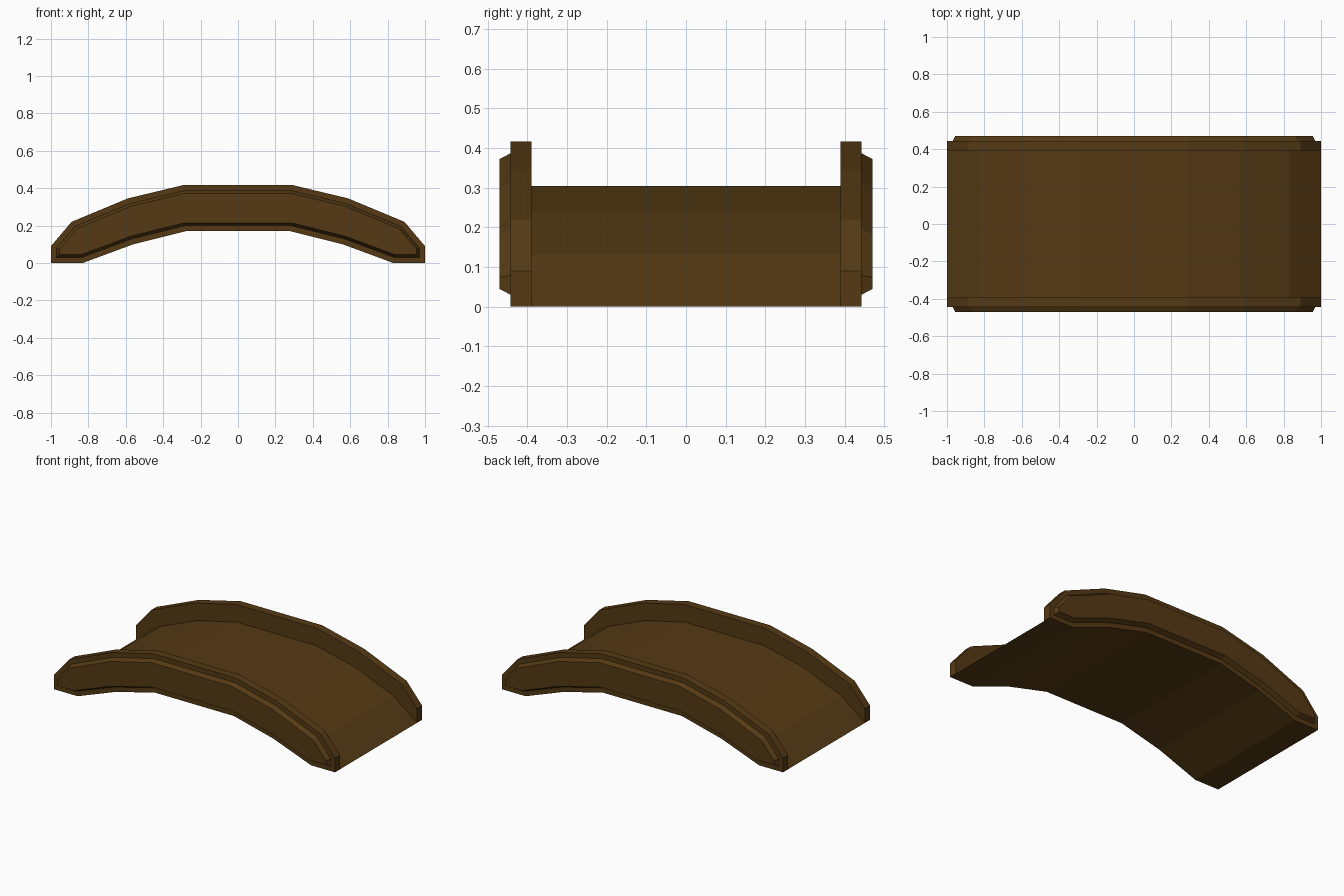
import bpy, bmesh

if "Cube" in bpy.data.objects:
    bpy.data.objects.remove(bpy.data.objects["Cube"])

wood = bpy.data.materials.new("dark_wood")
wood.diffuse_color = (0.09, 0.042, 0.007, 1)
wood.use_nodes = True
wood.node_tree.nodes["Principled BSDF"].inputs["Base Color"].default_value = wood.diffuse_color

# Right halves of the arched profiles (x, z), from the middle outwards
UNDER = [(0.28, 0.17), (0.56, 0.10), (0.83, 0.0), (1.0, 0.0)]
RAIL_TOP = [(1.0, 0.09), (0.89, 0.22), (0.59, 0.345), (0.29, 0.417)]
DECK_TOP = [(0.83, 0.13), (0.56, 0.24), (0.28, 0.305)]


def extrude_profile(name, half, y0, y1, panel=False):
    """Mirror a half profile in x and extrude it along y; optionally add a raised panel on the y0 side."""
    pts = half + [(-x, z) for x, z in reversed(half)]
    bm = bmesh.new()
    front = bm.faces.new([bm.verts.new((x, y0, z)) for x, z in pts])
    ext = bmesh.ops.extrude_face_region(bm, geom=[front], use_keep_orig=True)
    verts = [v for v in ext["geom"] if isinstance(v, bmesh.types.BMVert)]
    bmesh.ops.translate(bm, verts=verts, vec=(0, y1 - y0, 0))
    bmesh.ops.recalc_face_normals(bm, faces=bm.faces)
    if panel:
        bmesh.ops.inset_individual(bm, faces=[front], thickness=0.03,
                                   use_even_offset=True)
        bmesh.ops.inset_individual(bm, faces=[front], thickness=0.015,
                                   depth=0.028, use_even_offset=True)
    me = bpy.data.meshes.new(name)
    bm.to_mesh(me)
    bm.free()
    me.materials.append(wood)
    ob = bpy.data.objects.new(name, me)
    bpy.context.collection.objects.link(ob)
    return ob


# Arched walkway
extrude_profile("bridge_deck", UNDER + DECK_TOP, -0.39, 0.39)

# Side rails with raised outer panels, mirrored across the deck
rails = extrude_profile("side_rails", UNDER + RAIL_TOP, -0.443, -0.39, panel=True)
mirror = rails.modifiers.new("mirror", 'MIRROR')
mirror.use_axis = (False, True, False)
mirror.use_mirror_merge = False
